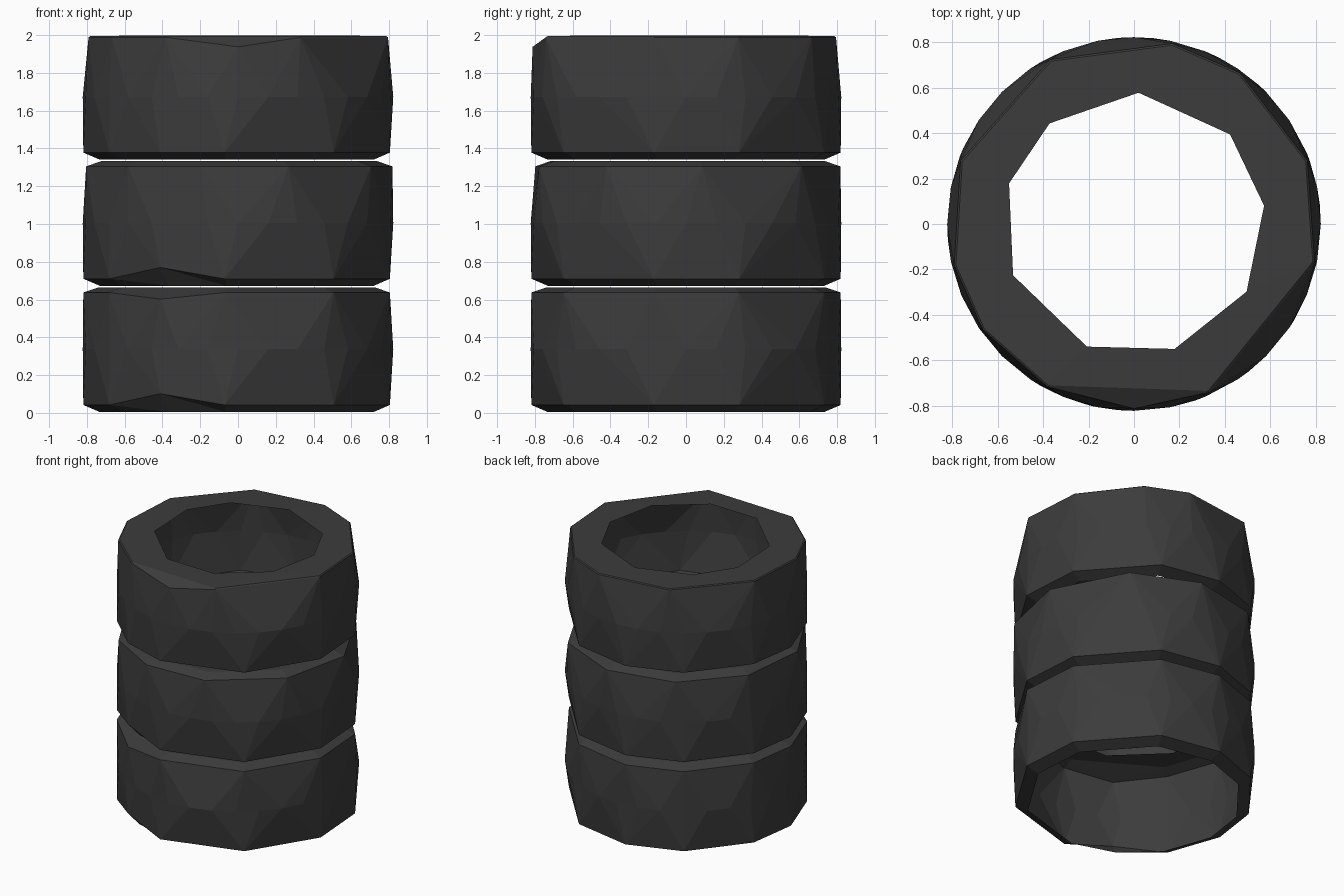
import bpy, bmesh
from math import radians, cos, sin

if "Cube" in bpy.data.objects:
    bpy.data.objects.remove(bpy.data.objects["Cube"])

# dark rubber
rubber = bpy.data.materials.new("dark_rubber")
rubber.diffuse_color = (0.045, 0.045, 0.045, 1)
rubber.use_nodes = True
rubber.node_tree.nodes["Principled BSDF"].inputs["Base Color"].default_value = rubber.diffuse_color


def even(count):
    return [360.0 * i / count for i in range(count)]


def add_ring(bm, radius, z, angles, dent=None, dent_z=0.0):
    """Ring of corners; the corner at angle 'dent' is moved to dent_z."""
    verts = [bm.verts.new((radius * cos(radians(a)), radius * sin(radians(a)),
                           dent_z if a == dent else z)) for a in angles]
    return list(angles), verts


def bridge(bm, lower, upper):
    """Triangle strip between two rings with differing vertex counts."""
    (aa, av), (ba, bv) = lower, upper
    n, m = len(av), len(bv)
    # start at the upper corner nearest to the first lower corner
    offset = [(b - aa[0] + 180) % 360 - 180 for b in ba]
    k = min(range(m), key=lambda q: abs(offset[q]))
    bv = bv[k:] + bv[:k]
    first = aa[0] + offset[k]
    ba = [first + (b - ba[k]) % 360 for b in ba[k:] + ba[:k]]
    aa = aa + [aa[0] + 360]
    ba = ba + [ba[0] + 360]
    i = j = 0
    while i < n or j < m:
        # pick the shorter diagonal
        if j >= m or (i < n and abs(aa[i + 1] - ba[j]) <= abs(ba[j + 1] - aa[i])):
            bm.faces.new((av[i % n], av[(i + 1) % n], bv[j % m]))
            i += 1
        else:
            bm.faces.new((av[i % n], bv[(j + 1) % m], bv[j % m]))
            j += 1


# uneven corner angles
LOWER = [20, 63, 95, 124, 159, 185, 214, 240, 265, 308, 348]
MIDDLE = [6, 48, 84, 120, 156, 192, 225, 256, 289, 329]
TOP = [20, 55, 78, 117, 160, 193, 215, 242, 270, 294, 348]
HOLE = [8, 43, 88, 130, 162, 203, 249, 288, 329]


def tyre(name, base, upper, low_dent, up_dent, shoulder, edge):
    bm = bmesh.new()
    edge_angles = [a for a in upper if a != up_dent]
    rings = [
        add_ring(bm, 0.735, 0.003, LOWER),                          # open bottom rim
        add_ring(bm, 0.822, 0.04, LOWER, low_dent, 0.10),           # lower shoulder
        add_ring(bm, 0.822, 0.335, even(32)),                       # middle of tread
        add_ring(bm, *shoulder, upper, up_dent, 0.60),              # upper shoulder
        add_ring(bm, *edge, edge_angles),                           # sidewall edge
        add_ring(bm, 0.578, 0.66, HOLE),                            # hole
    ]
    for a, b in zip(rings, rings[1:]):
        bridge(bm, a, b)
    mesh = bpy.data.meshes.new(name)
    bm.to_mesh(mesh)
    bm.free()
    mesh.materials.append(rubber)
    obj = bpy.data.objects.new(name, mesh)
    obj.location.z = base
    bpy.context.collection.objects.link(obj)


# stack of three, the top one with a flat upper sidewall
tyre("bottom_tyre", 0.002, LOWER, 240, 240, (0.822, 0.635), (0.74, 0.663))
tyre("middle_tyre", 0.67, MIDDLE, 240, None, (0.822, 0.635), (0.74, 0.663))
tyre("top_tyre", 1.338, TOP, None, 270, (0.812, 0.65), (0.804, 0.656))
